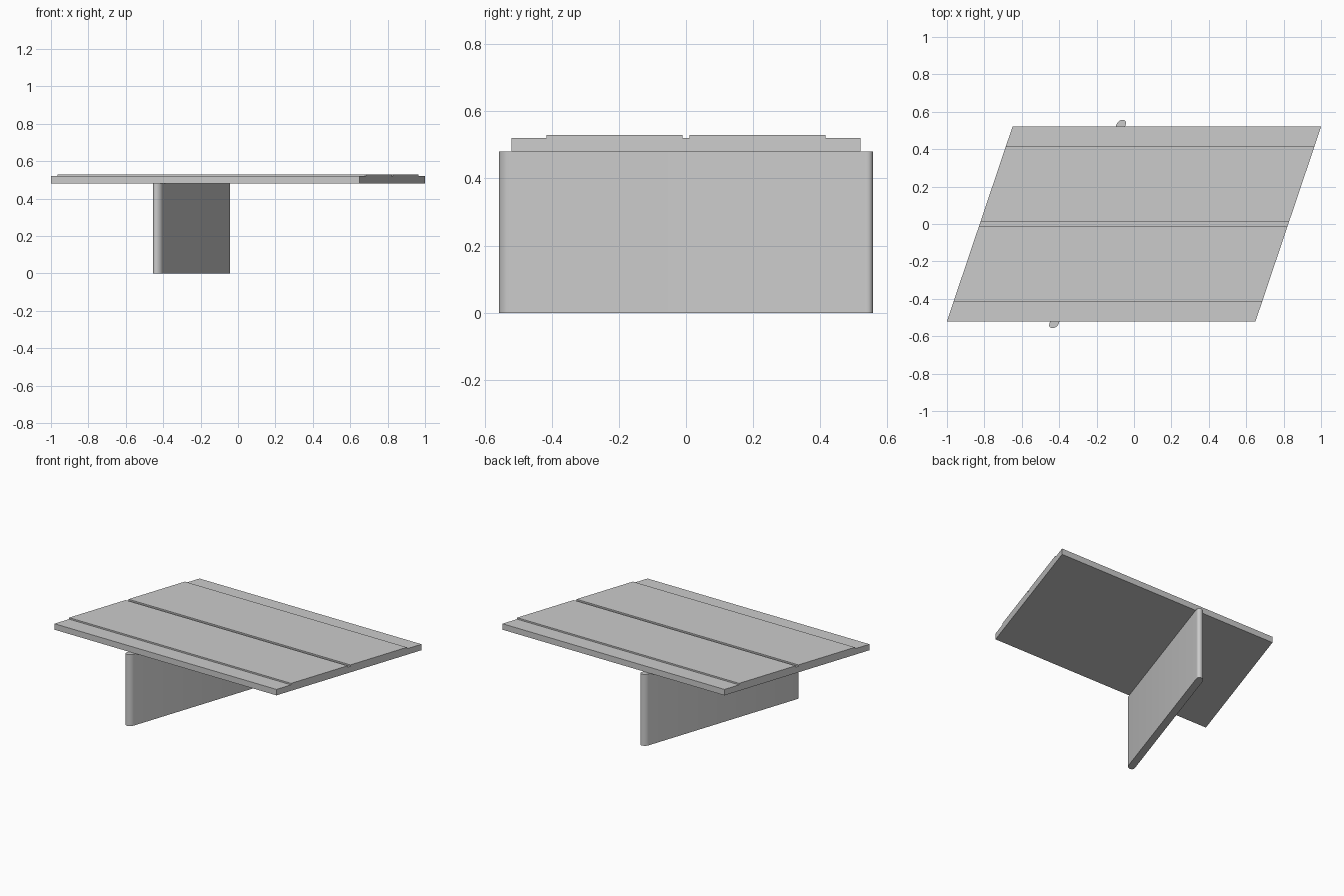
import bpy, math

if "Cube" in bpy.data.objects:
    bpy.data.objects.remove(bpy.data.objects["Cube"])

SKEW = 0.337          # x shift per unit of y
HALF_LEN = 0.825      # half the deck length along x
DECK_BOTTOM, WALK_Z, LANE_Z = 0.48, 0.52, 0.53


def prism(name, ring_a, ring_b):
    """Solid between two matching outlines."""
    n = len(ring_a)
    faces = [tuple(reversed(range(n))), tuple(range(n, 2 * n))]
    faces += [(i, (i + 1) % n, n + (i + 1) % n, n + i) for i in range(n)]
    mesh = bpy.data.meshes.new(name)
    mesh.from_pydata(ring_a + ring_b, [], faces)
    mesh.update()
    obj = bpy.data.objects.new(name, mesh)
    bpy.context.collection.objects.link(obj)
    return obj


# Deck: cross-section with raised lanes and a centre groove, swept along x
half = [(0.52, DECK_BOTTOM), (0.52, WALK_Z), (0.415, WALK_Z),
        (0.415, LANE_Z), (0.01, LANE_Z), (0.01, WALK_Z)]
profile = half + [(-y, z) for y, z in reversed(half)]
left, right = [[(s * HALF_LEN + SKEW * y, y, z) for y, z in profile]
               for s in (-1, 1)]
prism("bridge_deck", left, right)

# Pier: thin skewed wall with rounded ends
R, END, STEPS = 0.025, 0.532, 12
outline = []
for side in (1, -1):
    for i in range(STEPS + 1):
        a = math.pi * i / STEPS
        x, y = side * R * math.cos(a), side * (END + R * math.sin(a))
        outline.append((-0.248 + x + SKEW * y, y))
pier = prism("pier_wall", [(x, y, 0) for x, y in outline],
             [(x, y, DECK_BOTTOM) for x, y in outline])
bpy.context.view_layer.objects.active = pier
pier.select_set(True)
bpy.ops.object.shade_smooth_by_angle(angle=math.radians(35))
